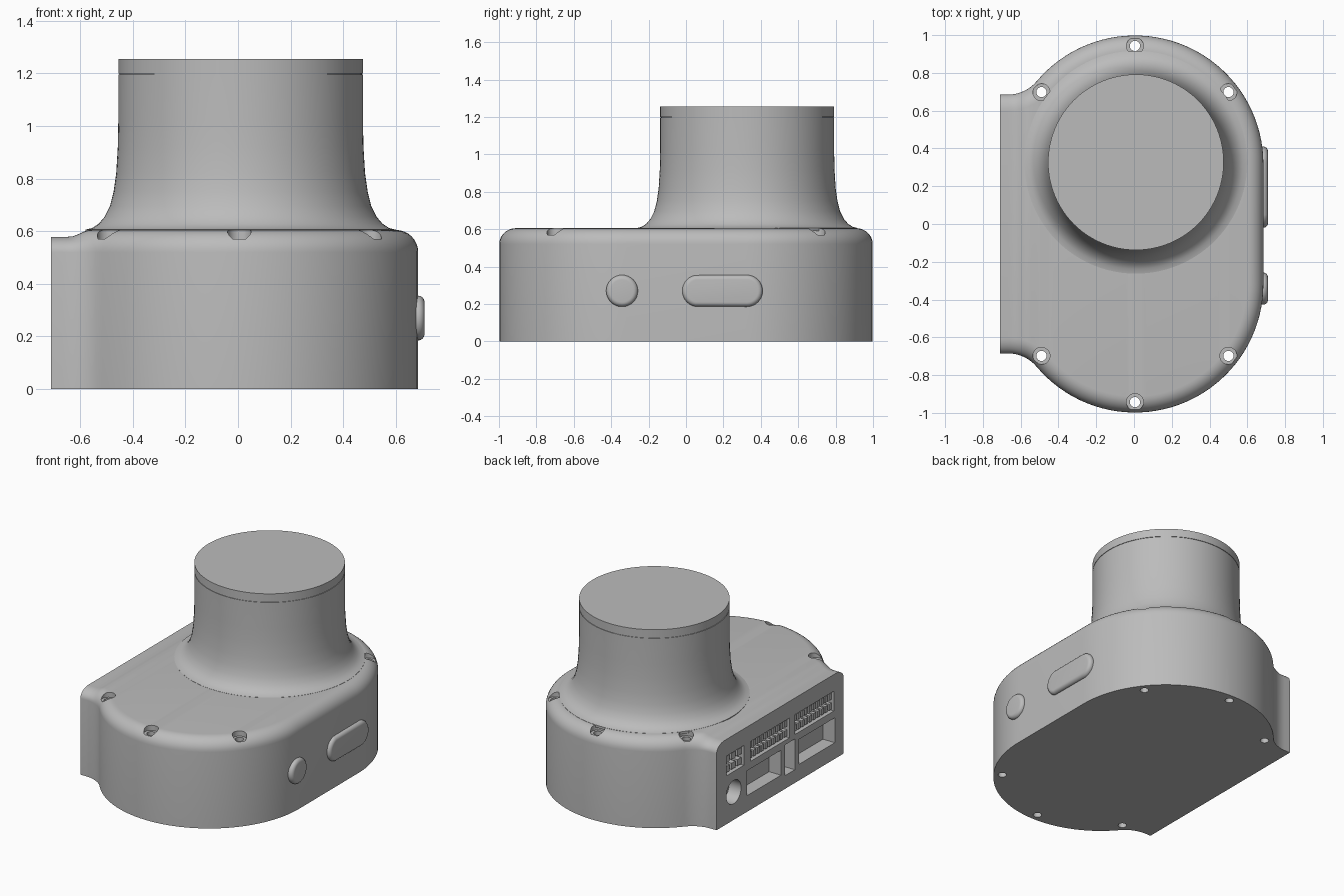
import bpy, bmesh, math
from math import sin, cos, pi

old = bpy.data.objects.get("Cube")
if old:
    bpy.data.objects.remove(old, do_unlink=True)

grey = bpy.data.materials.new("housing grey")
grey.use_nodes = True
COLOUR = (0.5, 0.5, 0.5, 1)
grey.diffuse_color = COLOUR
grey.node_tree.nodes["Principled BSDF"].inputs["Base Color"].default_value = COLOUR


def loft(bm, rings, cap_top=True):
    """Skin a stack of closed rings and cap the ends."""
    vs = [[bm.verts.new(p) for p in ring] for ring in rings]
    n = len(vs[0])
    for a, b in zip(vs, vs[1:]):
        for i in range(n):
            j = (i + 1) % n
            bm.faces.new((a[i], a[j], b[j], b[i]))
    bm.faces.new(vs[0][::-1])
    if cap_top:
        bm.faces.new(vs[-1])
    return vs


def lathe(bm, x, y, profile, n=64):
    loft(bm, [[(x + r * cos(2 * pi * i / n), y + r * sin(2 * pi * i / n), z)
               for i in range(n)] for r, z in profile])


def box(bm, lo, hi):
    loft(bm, [[(lo[0], lo[1], z), (hi[0], lo[1], z), (hi[0], hi[1], z), (lo[0], hi[1], z)]
              for z in (lo[2], hi[2])])


def pill(bm, y0, y1, z, steps, n=16):
    """Stadium rings in the y-z plane; steps are (x, radius)."""
    rings = []
    for x, r in steps:
        ring = []
        for i in range(2 * n):
            a = -pi / 2 + pi * (i if i < n else i - 1 + 1) / n
            ring.append((x, (y1 if cos(a) > -1e-6 and i <= n else y0) + r * cos(a), z + r * sin(a)))
        rings.append(ring)
    loft(bm, rings)


def finish(bm, name, angle=35):
    bmesh.ops.remove_doubles(bm, verts=bm.verts, dist=1e-5)
    bmesh.ops.recalc_face_normals(bm, faces=bm.faces)
    me = bpy.data.meshes.new(name)
    bm.to_mesh(me)
    bm.free()
    me.materials.append(grey)
    ob = bpy.data.objects.new(name, me)
    bpy.context.collection.objects.link(ob)
    smooth(ob, angle)
    return ob


def smooth(ob, angle=35):
    bpy.ops.object.select_all(action='DESELECT')
    ob.select_set(True)
    bpy.context.view_layer.objects.active = ob
    bpy.ops.object.shade_smooth_by_angle(angle=math.radians(angle))


# Housing outline: two end arcs, concave fillets and a flat connector side
CX, CY, R = 0.005, 0.318, 0.68
BACK, FLANGE, FIL = -0.71, 0.685, 0.2
FY = FLANGE + FIL
FX = CX - math.sqrt((R + FIL) ** 2 - (FY - CY) ** 2)
TAN = math.atan2(FY - CY, CX - FX)
TOP, EDGE = 0.605, 0.085


def outline(d):
    half = [(BACK, d - FLANGE)]
    for i in range(13):
        a = pi / 2 + (TAN - pi / 2) * i / 12
        half.append((FX + (FIL + d) * cos(a), -FY + (FIL + d) * sin(a)))
    for i in range(1, 41):
        a = (TAN - pi) * (1 - i / 40)
        half.append((CX + (R - d) * cos(a), -CY + (R - d) * sin(a)))
    return half + [(x, -y) for x, y in reversed(half)]


def dip(x, z):
    """The top sinks slightly towards the connector side."""
    t = min(max((-0.56 - x) / 0.08, 0), 1)
    w = max(0, (z - TOP + EDGE) / EDGE)
    return z - 0.026 * t * t * (3 - 2 * t) * w


levels = [(0, 0)] + [(EDGE * (1 - cos(a)), TOP - EDGE * (1 - sin(a)))
                     for a in (pi / 2 * k / 8 for k in range(9))]
bm = bmesh.new()
skin = loft(bm, [[(x, y, dip(x, z)) for x, y in outline(d)] for d, z in levels], False)
top = skin[-1]
n = len(top)
for i in range(n // 2 - 1):
    bm.faces.new((top[i], top[i + 1], top[n - 2 - i], top[n - 1 - i]))
housing = finish(bm, "housing")

# Cutters: counterbored screw holes and connector pockets
bm = bmesh.new()
for s in (-1, 1):
    for x, y in ((CX, 0.943), (CX - 0.495, 0.698), (CX + 0.495, 0.698)):
        lathe(bm, x, s * y, [(0.027, -0.1), (0.027, 0.57), (0.045, 0.57), (0.045, 0.8)], 32)
FRONT = BACK - 0.1
slots = [(-0.01, 0.355, 0.11, 0.28), (-0.16, -0.055, 0.09, 0.30), (-0.59, -0.205, 0.11, 0.28)]
terminals = [(0.39, 0.58, 3), (-0.10, 0.32, 10), (-0.58, -0.16, 10)]
Z0, Z1 = 0.33, 0.465
for y0, y1, z0, z1 in slots:
    box(bm, (FRONT, y0, z0), (BACK + 0.09, y1, z1))
for y0, y1, count in terminals:
    box(bm, (FRONT, y0, Z0), (BACK + 0.06, y1, Z1))
pill(bm, 0.5, 0.5, 0.19, [(FRONT, 0.08), (BACK + 0.09, 0.08)])
cutter = finish(bm, "pocket_cutter")
cutter.hide_render = True

mod = housing.modifiers.new("pockets", 'BOOLEAN')
mod.operation, mod.solver, mod.object = 'DIFFERENCE', 'EXACT', cutter
bpy.context.view_layer.objects.active = housing
bpy.ops.object.modifier_apply(modifier=mod.name)
bpy.data.objects.remove(cutter, do_unlink=True)
smooth(housing)

# Terminal pins: two rows inside each upper pocket
bm = bmesh.new()
for y0, y1, count in terminals:
    pitch, rise = (y1 - y0) / count, (Z1 - Z0) / 2
    for c in range(count):
        for r in range(2):
            y, z = y0 + pitch * (c + 0.5), Z0 + rise * (r + 0.5)
            box(bm, (BACK + 0.012, y - pitch * 0.32, z - rise * 0.32),
                (BACK + 0.065, y + pitch * 0.32, z + rise * 0.32))
finish(bm, "terminal_pins")

# Flared neck and its cap
NX, NY, NR = 0.01, 0.327, 0.465
bm = bmesh.new()
lathe(bm, NX, NY, [(0.59, 0.59), (0.59, 0.606), (0.565, 0.612), (0.54, 0.628), (0.517, 0.655),
                   (0.497, 0.695), (0.483, 0.75), (0.473, 0.82), (0.467, 0.92),
                   (NR, 1.02), (NR, 1.196)], 96)
finish(bm, "neck", 40)
bm = bmesh.new()
lathe(bm, NX, NY, [(NR - 0.004, 1.19), (NR - 0.004, 1.2), (NR, 1.2), (NR, 1.255)], 96)
finish(bm, "neck_cap")

# Rounded side buttons
SIDE = CX + R
rounded = [(SIDE - 0.04, 0.085), (SIDE, 0.085)] + [
    (SIDE + 0.024 * sin(a), 0.06 + 0.025 * cos(a)) for a in (pi / 2 * k / 6 for k in range(1, 7))]
for name, y0, y1 in (("round_button", -0.342, -0.342), ("long_button", 0.065, 0.325)):
    bm = bmesh.new()
    pill(bm, y0, y1, 0.27, rounded)
    finish(bm, name, 40)
